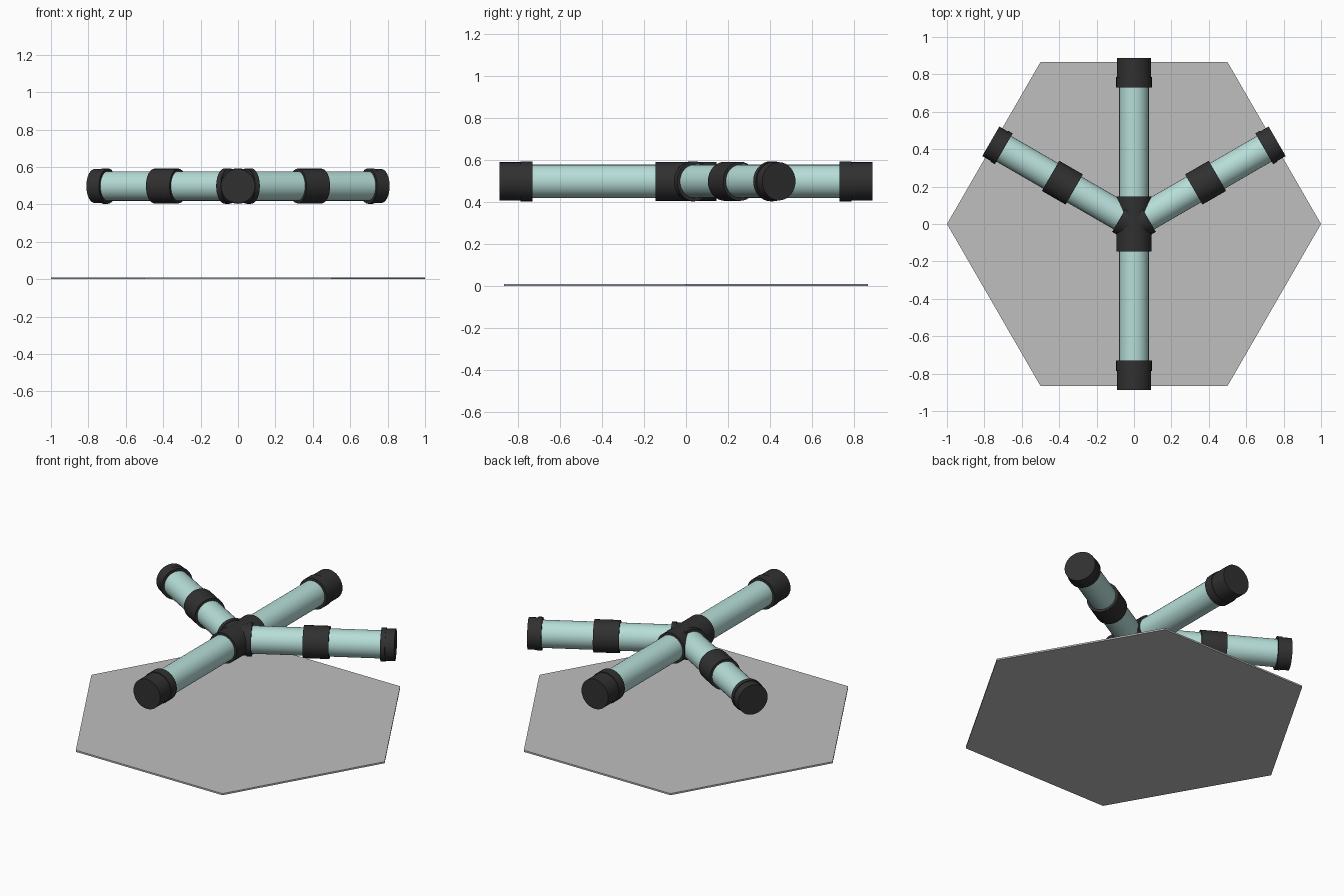
import bpy, bmesh, math
from mathutils import Matrix, Vector

if "Cube" in bpy.data.objects:
    bpy.data.objects.remove(bpy.data.objects["Cube"])

SIDES = 32
HEIGHT = 0.498


def material(name, rgb):
    m = bpy.data.materials.new(name)
    m.diffuse_color = (*rgb, 1)
    m.use_nodes = True
    m.node_tree.nodes["Principled BSDF"].inputs["Base Color"].default_value = m.diffuse_color
    return m


glass = material("pale teal", (0.47, 0.73, 0.69))
black = material("soft black", (0.03, 0.03, 0.03))
grey = material("light grey", (0.52, 0.52, 0.52))


def finish(bm, name, mat, smooth=True):
    bmesh.ops.recalc_face_normals(bm, faces=bm.faces)
    mesh = bpy.data.meshes.new(name)
    bm.to_mesh(mesh)
    bm.free()
    mesh.materials.append(mat)
    ob = bpy.data.objects.new(name, mesh)
    bpy.context.collection.objects.link(ob)
    if smooth:
        bpy.ops.object.select_all(action='DESELECT')
        ob.select_set(True)
        bpy.context.view_layer.objects.active = ob
        bpy.ops.object.shade_smooth_by_angle(angle=math.radians(35))
    return ob


def lathe(name, profile, angle, mat):
    """Closed turned solid; profile holds (distance along arm, radius)."""
    bm = bmesh.new()
    d = Vector((math.cos(angle), math.sin(angle), 0))
    side = Vector((-d.y, d.x, 0))
    rings = []
    for s, r in profile:
        rings.append([bm.verts.new(d * s + side * (r * math.cos(t)) + Vector((0, 0, HEIGHT + r * math.sin(t))))
                      for t in (2 * math.pi * i / SIDES for i in range(SIDES))])
    for a, b in zip(rings, rings[1:]):
        for i in range(SIDES):
            j = (i + 1) % SIDES
            bm.faces.new((a[i], a[j], b[j], b[i]))
    bm.faces.new(rings[0])
    bm.faces.new(rings[-1])
    return finish(bm, name, mat)


def pipe(name, angle, start, end, cap, lip, collar):
    """Glass tube with a lipped cap at both ends and a collar at the middle."""
    mid = (start + end) / 2
    R, L = 0.091, 0.095
    lathe(name + "_tube", [(start + 0.01, 0.079), (end - 0.01, 0.079)], angle, glass)
    lathe(name + "_collar", [(mid - collar, 0.093), (mid + collar, 0.093)], angle, black)
    for label, edge, sign in (("inner", start, 1), ("outer", end, -1)):
        inner, step = edge + sign * cap, edge + sign * (cap - lip)
        lathe(f"{name}_{label}_cap", [(edge, R), (step, R), (step, L), (inner, L)], angle, black)


# Long straight pipe and the two shorter branches
pipe("main_pipe", math.pi / 2, -0.888, 0.888, 0.157, 0.055, 0.146)
for label, deg in (("right", 30), ("left", 150)):
    pipe(label + "_branch", math.radians(deg), 0.0, 0.884, 0.08, 0.027, 0.073)

# Thin hexagonal base plate
bm = bmesh.new()
bmesh.ops.create_cone(bm, cap_ends=True, segments=6, radius1=1, radius2=1, depth=0.01,
                      matrix=Matrix.Translation((0, 0, 0.005)) @ Matrix.Rotation(math.radians(30), 4, 'Z'))
# Turn so that two corners lie on the x axis
corner = max(bm.verts, key=lambda v: v.co.x).co
turn = -math.atan2(corner.y, corner.x)
bmesh.ops.rotate(bm, verts=bm.verts, cent=(0, 0, 0), matrix=Matrix.Rotation(turn, 3, 'Z'))
finish(bm, "base_plate", grey, smooth=False)
